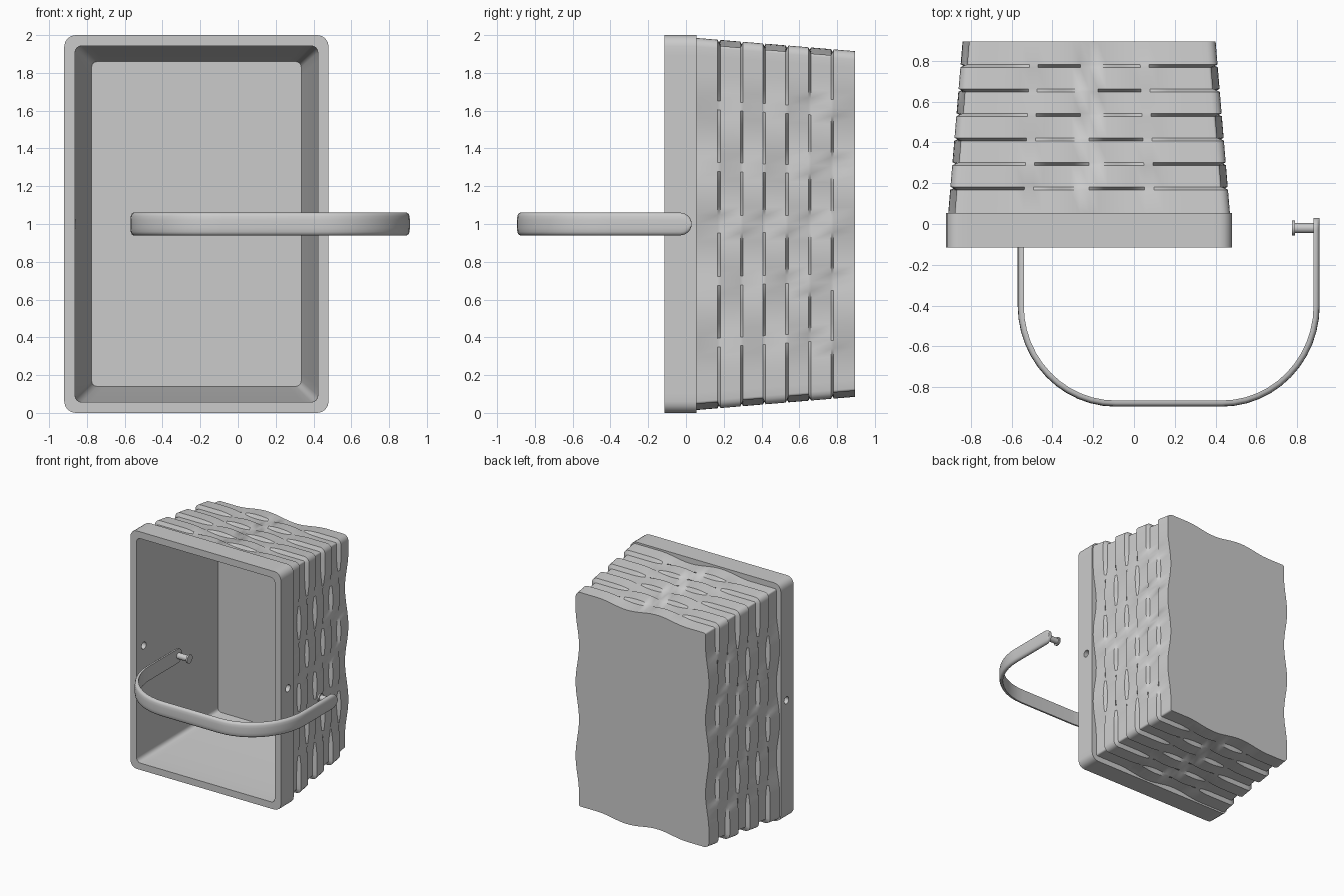
import bpy, bmesh
from math import sin, cos, pi, sqrt, radians
from mathutils import Matrix, Vector

if "Cube" in bpy.data.objects:
    bpy.data.objects.remove(bpy.data.objects["Cube"])

CX, CZ = -0.22, 1.0      # basket axis
HX = 0.17                # handle mid plane
PEG_Y = -0.02


def finish(bm, name, angle=30):
    bmesh.ops.recalc_face_normals(bm, faces=bm.faces)
    me = bpy.data.meshes.new(name)
    bm.to_mesh(me)
    bm.free()
    ob = bpy.data.objects.new(name, me)
    bpy.context.collection.objects.link(ob)
    smooth(ob, angle)
    return ob


def smooth(ob, angle=30):
    bpy.ops.object.select_all(action='DESELECT')
    ob.select_set(True)
    bpy.context.view_layer.objects.active = ob
    bpy.ops.object.shade_smooth_by_angle(angle=radians(angle))


def skin(bm, loops):
    """Bridge equal-length point loops and cap both ends."""
    rings = [[bm.verts.new(p) for p in lp] for lp in loops]
    n = len(rings[0])
    for a, b in zip(rings, rings[1:]):
        for i in range(n):
            j = (i + 1) % n
            bm.faces.new((a[i], a[j], b[j], b[i]))
    bm.faces.new(rings[0])
    bm.faces.new(rings[-1])


def wave_x(x):
    return -sin(pi * max(-0.42, min(0.42, x)) / 0.28)


def wave_z(z):
    return sin(pi * max(-0.775, min(0.775, z)) / 0.31)


def ring(y, hx, hz, r, phase=0, amp=0.0):
    """Rounded rectangle at depth y, pushed in and out by the weave."""
    pts = []

    def add(x, z, nx, nz, s):
        d = amp * (1 - s * phase) / 2
        pts.append((CX + x - nx * d, y, CZ + z - nz * d))

    corners = [(1, 1), (-1, 1), (-1, -1), (1, -1)]
    ax, az = hx - r, hz - r
    for k, (sx, sz) in enumerate(corners):
        for i in range(5):
            a = k * pi / 2 + i * pi / 8
            add(sx * ax + r * cos(a), sz * az + r * sin(a), cos(a), sin(a), sx * sz)
        tx, tz = corners[(k + 1) % 4]
        n = 28 if tx != sx else 40
        for i in range(1, n):
            t = i / n
            x, z = (sx + (tx - sx) * t) * ax, (sz + (tz - sz) * t) * az
            if tx != sx:
                add(x, sz * hz, 0, sz, wave_x(x) * sz)
            else:
                add(sx * hx, z, sx, 0, wave_z(z) * sx)
    return pts


# Basket: inner floor, inner wall, rim, woven rows, outer base
loops = [ring(0.84, 0.555, 0.86, 0.03), ring(0.05, 0.64, 0.94, 0.035),
         ring(-0.115, 0.643, 0.943, 0.035), ring(-0.115, 0.70, 1.0, 0.06),
         ring(0.055, 0.70, 1.0, 0.06)]
ROWS, Y0, Y1 = 7, 0.055, 0.895
for k in range(ROWS):
    phase = 1 if k % 2 == 0 else -1
    for f in (0.0 if k == 0 else 0.06, 1.0 if k == ROWS - 1 else 0.94):
        t = (k + f) / ROWS
        loops.append(ring(Y0 + (Y1 - Y0) * t, 0.69 - 0.07 * t, 0.985 - 0.07 * t,
                          0.045, phase, 0.032))
bm = bmesh.new()
skin(bm, loops)
basket = finish(bm, "woven_basket")

# Peg holes through both rim sides
bm = bmesh.new()
bmesh.ops.create_cone(bm, cap_ends=True, segments=20, radius1=0.03, radius2=0.03, depth=2,
                      matrix=Matrix.Translation((CX, PEG_Y, CZ)) @ Matrix.Rotation(pi / 2, 4, 'Y'))
cutter = finish(bm, "hole_cutter")
cutter.hide_render = True
mod = basket.modifiers.new("holes", 'BOOLEAN')
mod.operation = 'DIFFERENCE'
mod.solver = 'EXACT'
mod.object = cutter
bpy.context.view_layer.objects.active = basket
bpy.ops.object.modifier_apply(modifier=mod.name)
bpy.data.objects.remove(cutter)
smooth(basket)

# Handle strap: half path (inner surface) as (x, y, outward normal, half width)
W = 0.06
half = []
for a in (3, 15, 30, 45, 60, 75, 90):
    a = radians(a)
    half.append((0.71, 0.03 - W * (1 - cos(a)), Vector((1, 0, 0)), W * sin(a)))
for i in range(13):
    a = i / 12 * pi / 2
    nrm = Vector((cos(a) / 0.45, -sin(a) / 0.465, 0)).normalized()
    half.append((0.26 + 0.45 * cos(a), -0.40 - 0.465 * sin(a), nrm, W))
path = half + [(-x, y, Vector((-n.x, n.y, 0)), w) for x, y, n, w in reversed(half)]
section = [(-1, 0), (1, 0), (1, 0.014), (0.9, 0.023), (0.7, 0.028), (0.35, 0.03),
           (-0.35, 0.03), (-0.7, 0.028), (-0.9, 0.023), (-1, 0.014)]
bm = bmesh.new()
skin(bm, [[Vector((HX + x, y, CZ + u * w)) + n * h for u, h in section]
          for x, y, n, w in path])
finish(bm, "handle_strap", 35)

# Handle pegs with flanged tips
for side, label in ((1, "right"), (-1, "left")):
    bm = bmesh.new()
    profile = [(0.72, 0.025), (0.618, 0.025), (0.618, 0.036), (0.605, 0.036)]
    skin(bm, [[(HX + side * x, PEG_Y + r * cos(i * pi / 10), CZ + r * sin(i * pi / 10))
               for i in range(20)] for x, r in profile])
    finish(bm, "handle_peg_" + label)
